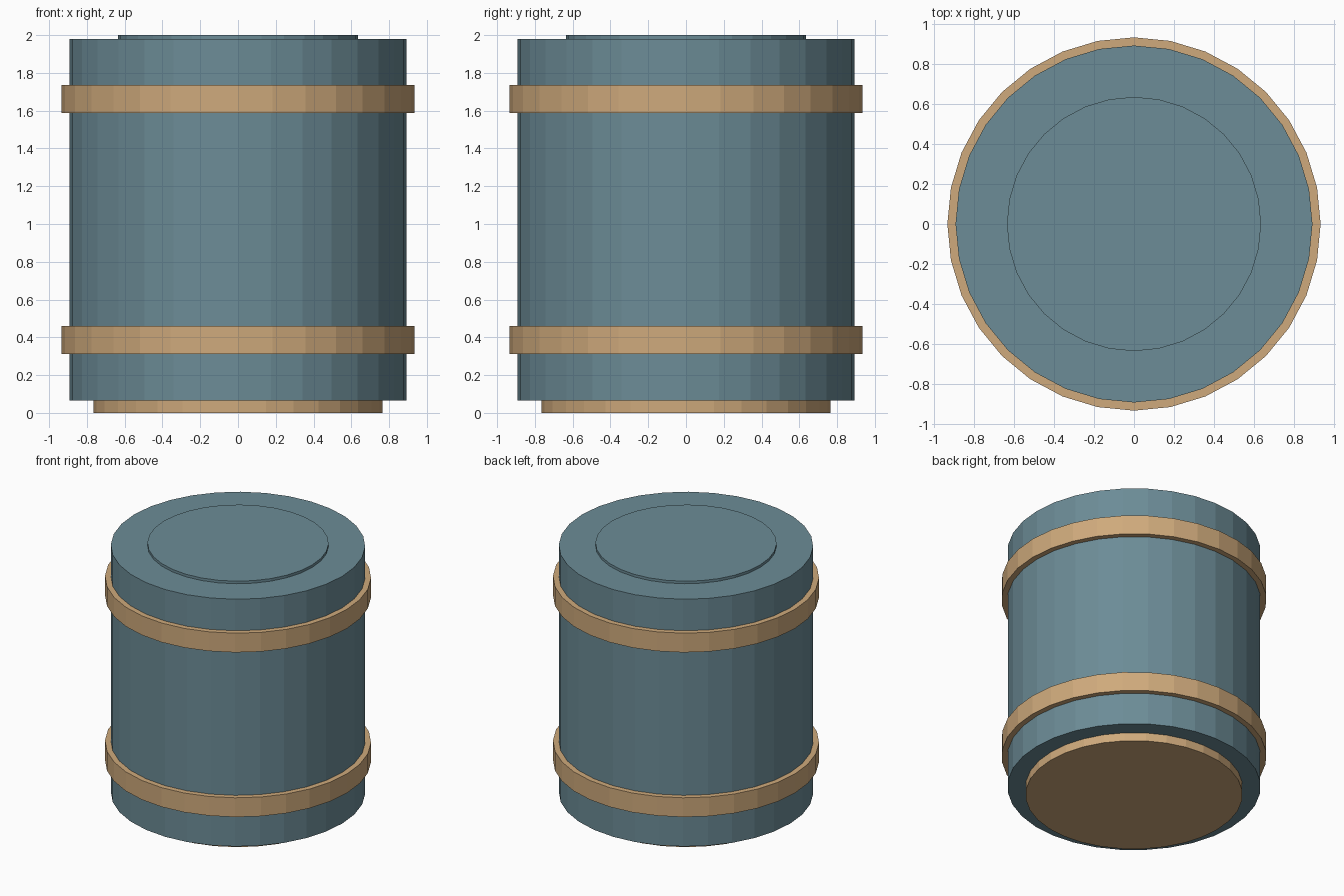
import bpy
import math

if "Cube" in bpy.data.objects:
    bpy.data.objects.remove(bpy.data.objects["Cube"])

SIDES = 32


def material(name, rgb):
    mat = bpy.data.materials.new(name)
    mat.diffuse_color = (*rgb, 1.0)
    mat.use_nodes = True
    mat.node_tree.nodes["Principled BSDF"].inputs["Base Color"].default_value = mat.diffuse_color
    return mat


slate_blue = material("slate_blue", (0.15, 0.262, 0.308))
tan = material("tan", (0.62, 0.40, 0.20))


def drum(name, radius, z0, z1, mat):
    """Flat-faced cylinder spanning z0 to z1."""
    bpy.ops.mesh.primitive_cylinder_add(
        vertices=SIDES, radius=radius, depth=z1 - z0,
        location=(0, 0, (z0 + z1) / 2))
    obj = bpy.context.object
    obj.name = name
    obj.data.materials.append(mat)
    return obj


# Main barrel with its foot and raised lid
drum("foot", 0.765, 0.0, 0.065, tan)
drum("body", 0.893, 0.065, 1.98, slate_blue)
drum("lid", 0.636, 1.98, 2.0, slate_blue)

# Two hoops around the barrel
for name, z0 in (("lower_band", 0.312), ("upper_band", 1.587)):
    drum(name, 0.934, z0, z0 + 0.149, tan)
